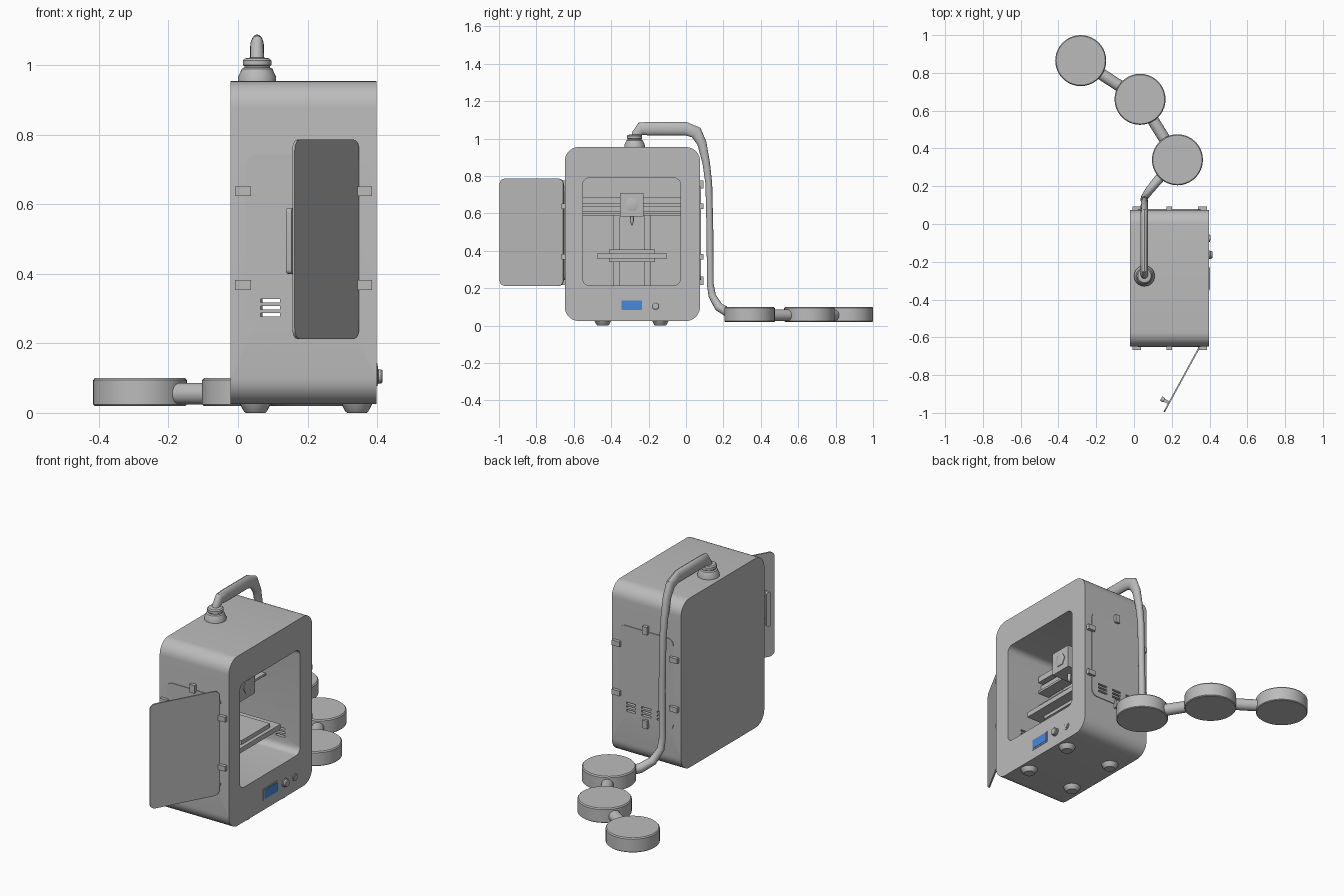
import bpy, bmesh, math
from mathutils import Vector, Matrix

if "Cube" in bpy.data.objects:
    bpy.data.objects.remove(bpy.data.objects["Cube"])


def material(name, rgb):
    m = bpy.data.materials.new(name)
    m.diffuse_color = (*rgb, 1)
    m.use_nodes = True
    m.node_tree.nodes["Principled BSDF"].inputs["Base Color"].default_value = m.diffuse_color
    return m


GRAY = material("light_gray", (0.5, 0.5, 0.5))
BLUE = material("screen_blue", (0.065, 0.25, 0.72))


def finish(name, bm, mat=GRAY, smooth=True):
    bmesh.ops.recalc_face_normals(bm, faces=bm.faces)
    me = bpy.data.meshes.new(name)
    bm.to_mesh(me)
    bm.free()
    ob = bpy.data.objects.new(name, me)
    bpy.context.collection.objects.link(ob)
    me.materials.append(mat)
    if smooth:
        shade(ob)
    return ob


def select(ob):
    bpy.ops.object.select_all(action='DESELECT')
    ob.select_set(True)
    bpy.context.view_layer.objects.active = ob


def shade(ob):
    select(ob)
    bpy.ops.object.shade_smooth_by_angle(angle=math.radians(30))


def prism(name, axis, u, v, w, r, mat=GRAY, seg=6):
    """Rounded rectangle u x v pushed along axis from w[0] to w[1]."""
    pts = []
    corners = [(u[1] - r, v[1] - r), (u[0] + r, v[1] - r),
               (u[0] + r, v[0] + r), (u[1] - r, v[0] + r)]
    for i, (cu, cv) in enumerate(corners):
        for k in range(seg + 1):
            a = math.pi / 2 * (i + k / seg)
            pts.append((cu + r * math.cos(a), cv + r * math.sin(a)))
    bm = bmesh.new()
    place = (lambda p, d: (d, *p)) if axis == 'x' else (lambda p, d: (p[0], d, p[1]))
    rings = [[bm.verts.new(place(p, d)) for p in pts] for d in w]
    bm.faces.new(rings[0])
    bm.faces.new(rings[1])
    n = len(pts)
    for i in range(n):
        j = (i + 1) % n
        bm.faces.new((rings[0][i], rings[0][j], rings[1][j], rings[1][i]))
    return finish(name, bm, mat)


def add_box(bm, x, y, z):
    c = [(s[0] + s[1]) / 2 for s in (x, y, z)]
    d = [s[1] - s[0] for s in (x, y, z)]
    bmesh.ops.create_cube(bm, size=1, matrix=Matrix.Translation(c) @ Matrix.Diagonal((*d, 1)))


def boxes(name, items, mat=GRAY):
    bm = bmesh.new()
    for b in items:
        add_box(bm, *b)
    return finish(name, bm, mat, False)


def lathe(name, center, profile, axis='z', n=32, mat=GRAY):
    """Turn (radius, height) pairs around an axis and cap both ends."""
    bm = bmesh.new()
    rings = []
    for r, h in profile:
        ring = []
        for i in range(n):
            a = 2 * math.pi * i / n
            p = Vector((r * math.cos(a), r * math.sin(a), h))
            if axis == 'x':
                p = Vector((p.z, p.x, p.y))
            ring.append(bm.verts.new(p + Vector(center)))
        rings.append(ring)
    return skin(name, bm, rings, mat)


def skin(name, bm, rings, mat=GRAY):
    n = len(rings[0])
    for a, b in zip(rings, rings[1:]):
        for i in range(n):
            j = (i + 1) % n
            bm.faces.new((a[i], a[j], b[j], b[i]))
    bm.faces.new(rings[0])
    bm.faces.new(rings[-1])
    return finish(name, bm, mat)


def sweep(name, path, n=16):
    """Oval tube through (x, y, z, side half-width, in-plane half-width)."""
    bm = bmesh.new()
    rings = []
    pts = [Vector(p[:3]) for p in path]
    for i, p in enumerate(pts):
        t = (pts[min(i + 1, len(pts) - 1)] - pts[max(i - 1, 0)]).normalized()
        side = Vector((1, 0, 0))
        side = (side - t * side.dot(t)).normalized()
        up = t.cross(side)
        rings.append([bm.verts.new(p + side * path[i][3] * math.cos(2 * math.pi * k / n)
                                   + up * path[i][4] * math.sin(2 * math.pi * k / n))
                      for k in range(n)])
    return skin(name, bm, rings)


def cut(ob, cutter):
    m = ob.modifiers.new("cut", 'BOOLEAN')
    m.operation, m.solver, m.object = 'DIFFERENCE', 'EXACT', cutter
    select(ob)
    bpy.ops.object.modifier_apply(modifier=m.name)
    shade(ob)


# Case with an open chamber on the right side, and vent slots front and back
vents = boxes("vent_cutter", [((x - 0.028, x + 0.028), (-0.9, 0.3), (z - 0.005, z + 0.005))
                              for x in (0.093, 0.186, 0.279) for z in (0.282, 0.302, 0.322)])
chamber = prism("chamber_cutter", 'x', (-0.552, -0.03), (0.215, 0.79), (0.02, 0.6), 0.035)
case = prism("case", 'x', (-0.648, 0.075), (0.025, 0.955), (-0.022, 0.398), 0.075, seg=8)
cut(case, chamber)
cut(case, vents)

# Service panels and their clips on front and back
for side, y0, s in (("front", -0.648, -1), ("back", 0.075, 1)):
    w = sorted((y0 - s * 0.003, y0 + s * 0.004))
    panel = prism(side + "_panel", 'y', (0.022, 0.352), (0.243, 0.745), w, 0.035)
    cut(panel, vents)
    cw = sorted((y0 - s * 0.002, y0 + s * 0.018))
    clips = [((x - 0.023, x + 0.023), cw, (z - 0.014, z + 0.014))
             for x in (0.014, 0.363) for z in (0.368, 0.638)]
    clips += [((0.173, 0.201), cw, (z - 0.022, z + 0.022)) for z in (0.24, 0.755)]
    boxes(side + "_clips", clips)
for c in (vents, chamber):
    bpy.data.objects.remove(c)

# Open door with grab handle
door = prism("door", 'y', (-0.387, 0), (0.213, 0.786), (-0.004, 0.004), 0.03)
grip = prism("door_handle", 'y', (-0.345, -0.32), (0.40, 0.59), (0.03, 0.048), 0.012)
posts = boxes("door_handle_posts", [((-0.341, -0.324), (0.002, 0.035), (z - 0.01, z + 0.01))
                                    for z in (0.42, 0.57)])
for ob in (door, grip, posts):
    ob.location = (0.345, -0.655, 0)
    ob.rotation_euler.z = math.radians(61.4)

# Feet
for i, (x, y) in enumerate((x, y) for x in (0.05, 0.342) for y in (-0.445, -0.137)):
    lathe("foot_%d" % (i + 1), (x, y, 0), [(0.028, 0), (0.033, 0.004), (0.045, 0.027)], n=24)

# Screen and knobs
prism("screen_frame", 'x', (-0.352, -0.228), (0.077, 0.142), (0.395, 0.401), 0.004)
boxes("screen", [((0.398, 0.403), (-0.345, -0.234), (0.084, 0.135))], BLUE)
lathe("main_knob", (0.398, -0.163, 0.105),
      [(0.023, -0.002), (0.023, 0.005), (0.02, 0.006), (0.02, 0.014), (0.017, 0.018)], 'x', 24)
lathe("small_button", (0.398, -0.075, 0.102),
      [(0.02, -0.002), (0.02, 0.004), (0.013, 0.004), (0.013, 0.007)], 'x', 24)

# Chamber insides: columns, bed, gantry and print head
boxes("lift_columns", [((0.018, 0.06), y, (0.21, 0.6)) for y in ((-0.387, -0.352), (-0.225, -0.19))])
boxes("print_bed", [((0.08, 0.33), (-0.475, -0.102), (0.358, 0.385))])
boxes("bed_carriage", [((0.045, 0.27), (-0.412, -0.165), (0.34, 0.358)),
                       ((0.10, 0.31), (-0.412, -0.165), (0.385, 0.407))])
boxes("gantry", [((0.12, 0.19), (-0.555, -0.027), (0.652, 0.685)),
                 ((0.13, 0.17), (-0.555, -0.027), (0.61, 0.64)),
                 ((0.12, 0.19), (-0.555, -0.027), (0.588, 0.6))])
boxes("print_head", [((0.14, 0.26), (-0.352, -0.226), (0.583, 0.71))])
lathe("head_fan", (0.26, -0.289, 0.647), [(0.038, -0.002), (0.038, 0.004), (0.03, 0.006)], 'x', 6)
lathe("nozzle", (0.2, -0.289, 0), [(0.003, 0.535), (0.01, 0.56), (0.01, 0.585)], n=12)

# Collar and exhaust pipe
X = 0.055
lathe("pipe_collar", (X, -0.275, 0),
      [(0.055, 0.95), (0.055, 0.966), (0.044, 0.99), (0.037, 0.994), (0.037, 0.998),
       (0.041, 1.001), (0.041, 1.014), (0.035, 1.02), (0.022, 1.022)])
sweep("exhaust_pipe", [
    (X, -0.272, 1.0, 0.02, 0.02), (X, -0.268, 1.025, 0.02, 0.022), (X, -0.24, 1.053, 0.02, 0.035),
    (X, -0.2, 1.053, 0.02, 0.036), (X, 0.0, 1.053, 0.02, 0.036), (X, 0.055, 1.032, 0.02, 0.034),
    (X, 0.085, 0.975, 0.02, 0.025), (X, 0.108, 0.87, 0.019, 0.02), (X, 0.122, 0.76, 0.018, 0.018),
    (X, 0.128, 0.5, 0.018, 0.018), (0.052, 0.13, 0.22, 0.018, 0.018),
    (0.055, 0.14, 0.16, 0.019, 0.02), (0.08, 0.175, 0.1, 0.022, 0.024),
    (0.12, 0.225, 0.07, 0.025, 0.025), (0.17, 0.28, 0.06, 0.026, 0.026)])

# Chain of round filter cans with link pipes
CANS = [(0.23, 0.34), (0.032, 0.66), (-0.282, 0.865)]
for i, (x, y) in enumerate(CANS):
    lathe("filter_can_%d" % (i + 1), (x, y, 0),
          [(0.131, 0.02), (0.135, 0.024), (0.135, 0.094), (0.13, 0.1)], n=40)
for i, (a, b) in enumerate(zip(CANS, CANS[1:])):
    a, b = Vector((*a, 0.055)), Vector((*b, 0.055))
    d = (b - a).normalized() * 0.1
    sweep("link_pipe_%d" % (i + 1), [(*(a + d), 0.031, 0.031), (*(b - d), 0.031, 0.031)], 20)
